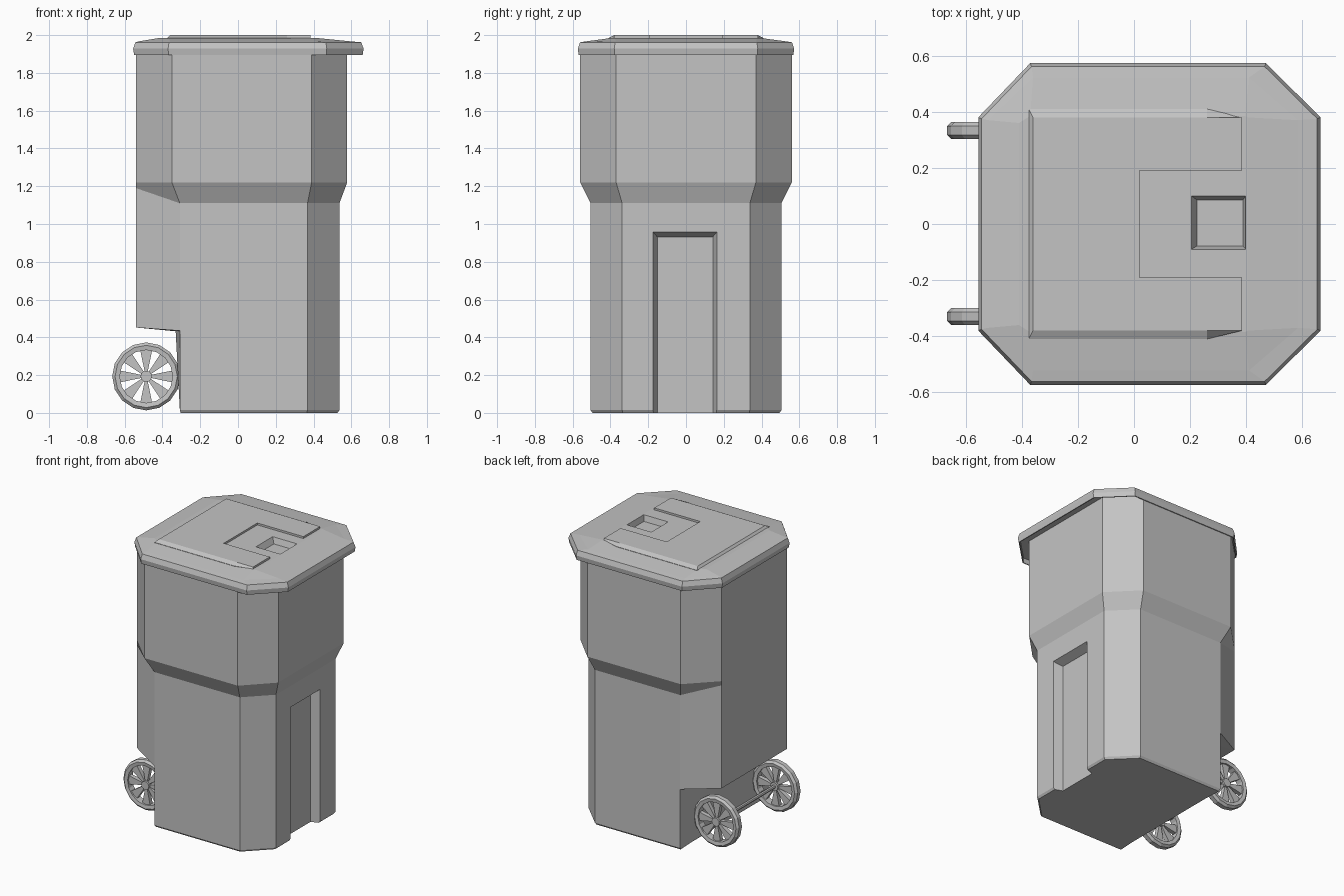
import bpy, bmesh, math
from mathutils import Matrix

if "Cube" in bpy.data.objects:
    bpy.data.objects.remove(bpy.data.objects["Cube"])

grey = bpy.data.materials.new("plain grey plastic")
grey.diffuse_color = (0.55, 0.55, 0.55, 1)
grey.use_nodes = True
grey.node_tree.nodes["Principled BSDF"].inputs["Base Color"].default_value = grey.diffuse_color


def finish(name, bm):
    bmesh.ops.remove_doubles(bm, verts=bm.verts, dist=1e-5)
    bmesh.ops.recalc_face_normals(bm, faces=bm.faces)
    me = bpy.data.meshes.new(name)
    bm.to_mesh(me)
    bm.free()
    me.materials.append(grey)
    ob = bpy.data.objects.new(name, me)
    bpy.context.collection.objects.link(ob)
    return ob


def bridge(bm, rings, closed=False):
    """Skin rings of equal length; cap the ends unless the loft is closed."""
    vs = [[bm.verts.new(p) for p in r] for r in rings]
    n = len(vs[0])
    pairs = list(zip(vs, vs[1:])) + ([(vs[-1], vs[0])] if closed else [])
    for a, b in pairs:
        for i in range(n):
            j = (i + 1) % n
            bm.faces.new((a[i], a[j], b[j], b[i]))
    if not closed:
        bm.faces.new(vs[0][::-1])
        bm.faces.new(vs[-1])


def loft(name, rings):
    bm = bmesh.new()
    bridge(bm, rings)
    return finish(name, bm)


def octagon(x0, xl, xr, x1, y, cl, cr, z, zb=None, d=0):
    """Rectangle with cut corners; zb is the height of the two rearmost corners."""
    zb = z if zb is None else zb
    e = 0.4 * d
    x0, xl, xr, x1, y, cl, cr = x0 + d, xl + e, xr - e, x1 - d, y - d, cl - e, cr - e
    return [(x1, -cr, z), (x1, cr, z), (xr, y, z), (xl, y, z),
            (x0, cl, zb), (x0, -cl, zb), (xl, -y, z), (xr, -y, z)]


def rect(x0, x1, y0, y1, z):
    return [(x0, y0, z), (x1, y0, z), (x1, y1, z), (x0, y1, z)]


def cut(ob, cutter):
    mod = ob.modifiers.new("cut", 'BOOLEAN')
    mod.operation, mod.solver, mod.object = 'DIFFERENCE', 'EXACT', cutter
    bpy.context.view_layer.objects.active = ob
    bpy.ops.object.modifier_apply(modifier=mod.name)
    bpy.data.objects.remove(cutter)


# Body: wide top, narrow lower half, stepped rear above the wheels
upper = (-0.54, -0.35, 0.39, 0.578, 0.56, 0.37, 0.37)
lower = (-0.54, -0.308, 0.368, 0.537, 0.505, 0.37, 0.338)
well = (-0.33,) + lower[1:]
foot = (-0.308,) + lower[1:]
body = loft("bin_body", [
    octagon(*foot, 0, d=0.01), octagon(*foot, 0.015),
    octagon(*well, 0.435, 0.432), octagon(*lower, 0.435, 0.452),
    octagon(*lower, 1.11, 1.19), octagon(*upper, 1.22), octagon(*upper, 1.93)])

# Tall recess in the right-hand side, open at the bottom
recess = [[(x, -a, -0.1), (x, b, -0.1), (x, b, top), (x, -a, top)]
          for x, a, b, top in ((0.475, 0.152, 0.142, 0.932),
                               (0.537, 0.175, 0.163, 0.957),
                               (0.70, 0.175, 0.163, 0.957))]
cut(body, loft("recess_cutter", recess))

# Lid: hollow lip below, sloped shoulders above
rim = (-0.555, -0.37, 0.47, 0.665, 0.573, 0.38, 0.38)
lid = loft("lid", [
    octagon(*rim, 1.93, d=0.012), octagon(*rim, 1.895, d=0.012),
    octagon(*rim, 1.895, d=0.005), octagon(*rim, 1.928),
    octagon(*rim, 1.962, d=0.012),
    octagon(-0.52, -0.36, 0.41, 0.585, 0.522, 0.37, 0.37, 1.968),
    octagon(-0.41, -0.37, 0.395, 0.405, 0.385, 0.36, 0.38, 1.986)])
cut(lid, loft("pocket_cutter", [rect(0.225, 0.388, -0.078, 0.085, 1.945),
                                rect(0.205, 0.398, -0.09, 0.1, 1.986),
                                rect(0.205, 0.398, -0.09, 0.1, 2.05)]))

# Raised U-shaped panel on the lid
def panel(x, y, z):
    half = [(0.02, 0.19), (0.385, 0.19), (0.385, 0.38), (0.26, y), (x, y)]
    return [(a, b, z) for a, b in half] + [(a, -b, z) for a, b in half[::-1]]

loft("lid_panel", [panel(-0.375, 0.41, 1.98), panel(-0.375, 0.41, 1.985),
                   panel(-0.36, 0.38, 2.0)])


# Wheels and axle, all turned about the y axis
AX, AZ = -0.486, 0.193


def cylinder(bm, r, y0, y1, sides):
    bridge(bm, [[(r * math.cos(k * math.tau / sides), y,
                  r * math.sin(k * math.tau / sides)) for k in range(sides)]
                for y in (y0, y1)])


def wheel(name, y):
    bm = bmesh.new()
    section = [(0.14, -0.026), (0.165, -0.03), (0.18, -0.016),
               (0.18, 0.016), (0.165, 0.03), (0.14, 0.026)]
    bridge(bm, [[(r * math.cos(k * math.tau / 16), h, r * math.sin(k * math.tau / 16))
                 for r, h in section] for k in range(16)], closed=True)
    cylinder(bm, 0.03, -0.028, 0.028, 12)
    for k in range(8):  # spokes widen towards the tyre
        turn = Matrix.Rotation(k * math.tau / 8, 3, 'Y')
        blade = [(0.02, -0.007), (0.142, -0.032), (0.142, 0.032), (0.02, 0.007)]
        start = len(bm.verts)
        bridge(bm, [[(a, h, b) for a, b in blade] for h in (-0.015, 0.015)])
        bm.verts.ensure_lookup_table()
        for v in bm.verts[start:]:
            v.co = turn @ v.co
    finish(name, bm).location = (AX, y, AZ)


wheel("front_wheel", -0.33)
wheel("rear_wheel", 0.333)

bm = bmesh.new()
cylinder(bm, 0.013, -0.33, 0.33, 8)
finish("axle", bm).location = (AX, 0, AZ)
